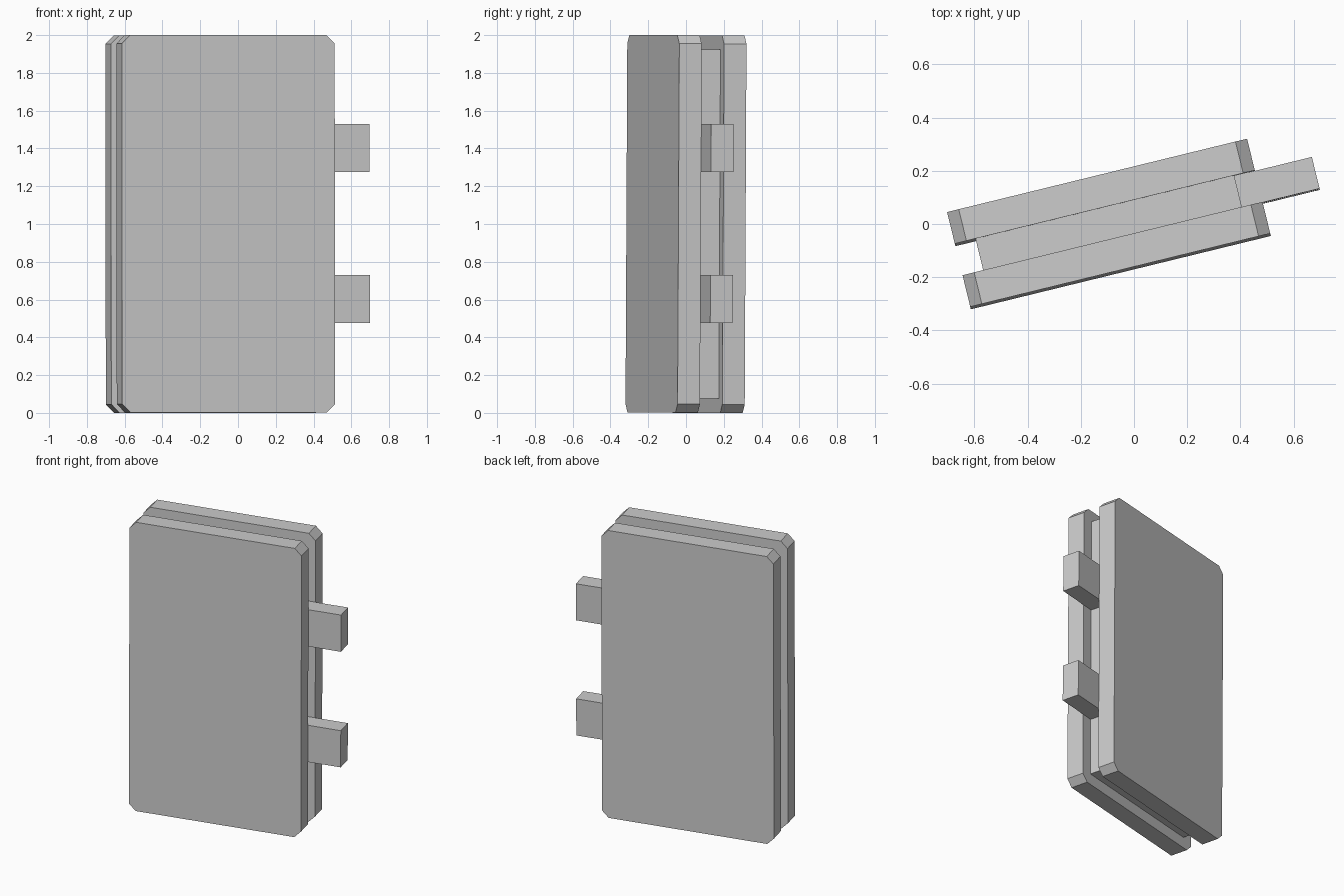
import bpy, bmesh
from mathutils import Matrix

if "Cube" in bpy.data.objects:
    bpy.data.objects.remove(bpy.data.objects["Cube"], do_unlink=True)

grey = bpy.data.materials.new("plain_grey")
grey.use_nodes = True
colour = (0.6, 0.6, 0.6, 1)
grey.diffuse_color = colour
grey.node_tree.nodes["Principled BSDF"].inputs["Base Color"].default_value = colour

# Whole panel stands turned, with a very slight backward lean
placement = (Matrix.Translation((-0.094, 0.0, 1.0))
             @ Matrix.Rotation(0.2398, 4, 'Z')
             @ Matrix.Rotation(-0.005, 4, 'X'))
LAYER = 0.122


def block(name, centre, size, chamfer=0):
    """Box in the panel's own frame, optionally with cut front-view corners."""
    bm = bmesh.new()
    bmesh.ops.create_cube(bm, size=1)
    bmesh.ops.scale(bm, vec=size, verts=bm.verts)
    if chamfer:
        depth_edges = [e for e in bm.edges
                       if abs(e.verts[0].co.y - e.verts[1].co.y) > size[1] / 2]
        bmesh.ops.bevel(bm, geom=depth_edges, offset=chamfer, segments=1,
                        affect='EDGES')
    bmesh.ops.translate(bm, vec=centre, verts=bm.verts)
    mesh = bpy.data.meshes.new(name)
    bm.to_mesh(mesh)
    bm.free()
    mesh.materials.append(grey)
    obj = bpy.data.objects.new(name, mesh)
    obj.matrix_world = placement
    bpy.context.collection.objects.link(obj)


# Two outer panels around a smaller core
for name, side in (("front_panel", -1), ("back_panel", 1)):
    block(name, (0, side * LAYER, 0), (1.16, LAYER, 1.998), 0.045)
block("core_panel", (0, 0, 0), (1.0, LAYER, 1.846))

# Hinge tabs on one edge
for name, z in (("lower_tab", -0.397), ("upper_tab", 0.403)):
    block(name, (0.65, 0, z), (0.30, LAYER, 0.254))
